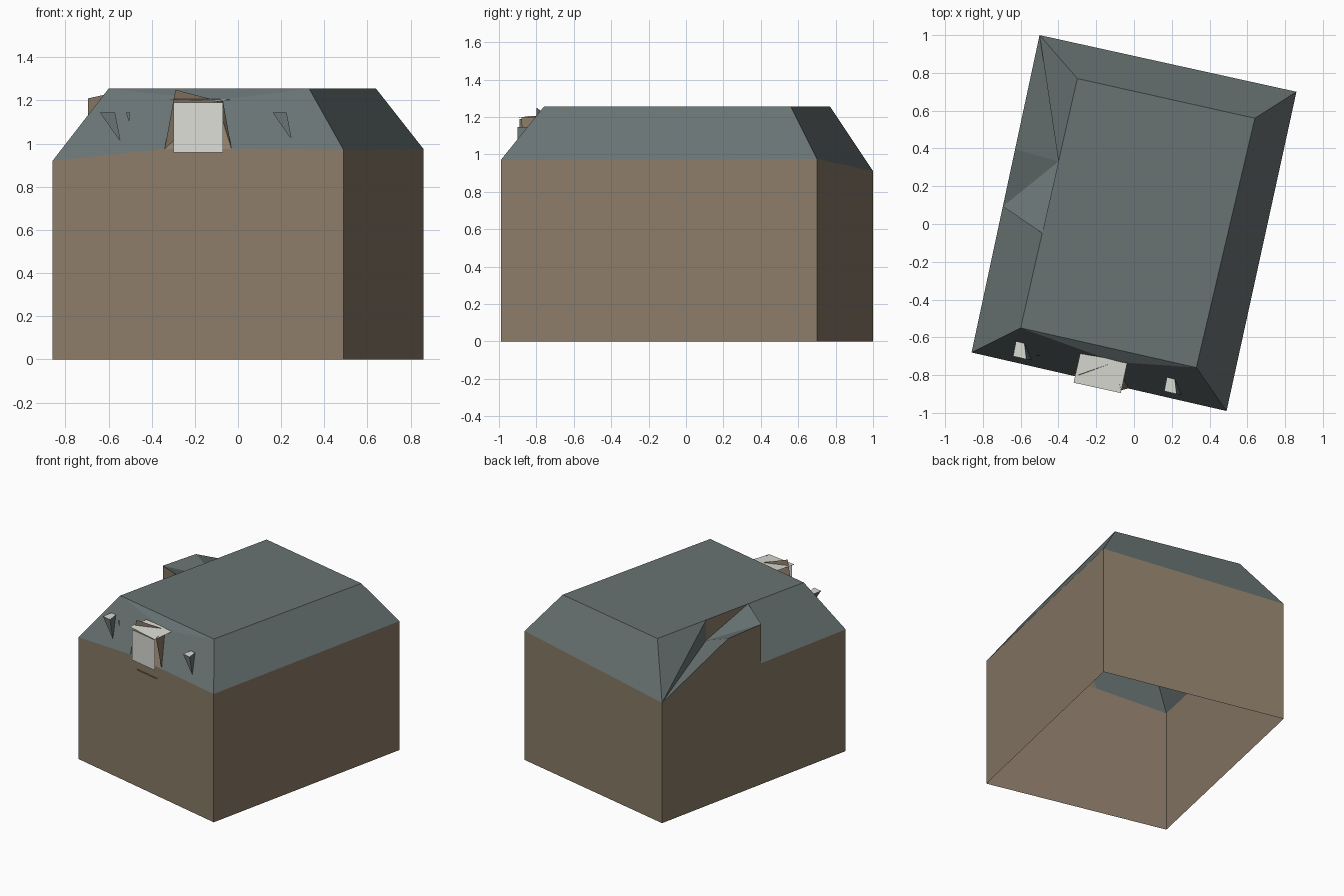
import bpy
import bmesh
from mathutils import Vector

default_cube = bpy.data.objects.get("Cube")
if default_cube:
    bpy.data.objects.remove(default_cube, do_unlink=True)


def make_material(name, red, green, blue):
    material = bpy.data.materials.new(name)
    material.use_nodes = True
    colour = (red, green, blue, 1)
    material.diffuse_color = colour
    material.node_tree.nodes["Principled BSDF"].inputs["Base Color"].default_value = colour
    return material


brown = make_material("brown_plaster", .26, .2, .14)
grey = make_material("slate_grey", .14, .17, .17)
cream = make_material("cream_trim", .71, .71, .66)


def build(name, faces, *materials, rule=None):
    """Make an object from faces given as lists of corner points."""
    mesh = bmesh.new()
    for corners in faces:
        mesh.faces.new([mesh.verts.new(corner) for corner in corners])
    bmesh.ops.remove_doubles(mesh, verts=mesh.verts, dist=.0005)
    mesh.normal_update()
    if rule:
        for face in mesh.faces:
            face.material_index = rule(face)
    data = bpy.data.meshes.new(name)
    mesh.to_mesh(data)
    mesh.free()
    for material in materials:
        data.materials.append(material)
    part = bpy.data.objects.new(name, data)
    bpy.context.collection.objects.link(part)
    return part


def at_height(point, z):
    return Vector((point.x, point.y, z))


def along(start, end, fraction, z):
    return at_height(start.lerp(end, fraction), z)


# Eave corners and the flat roof corners, anticlockwise from the front
front_right = Vector((-.86, -.68, .92))
front_left = Vector((.49, -.99, .97))
back_left = Vector((.86, .7, .975))
back_right = Vector((-.5, 1, .91))
top_fr = Vector((-.6, -.55, 1.255))
top_fl = Vector((.33, -.76, 1.255))
top_bl = Vector((.64, .56, 1.255))
top_br = Vector((-.3, .77, 1.255))

# Front dormer opening
front_start = along(front_right, front_left, .385, .975)
front_end = along(front_right, front_left, .615, .975)
front_back = Vector((-.1, -.73, 1.2))
front_peak = Vector((-.29, -.8, 1.25))
front_post = Vector((-.07, -.88, 1.2))

# Side dormer, flush with the right wall
side_base = along(back_right, front_right, .54, .915)
side_peak = at_height(side_base, 1.21)
side_rear = along(back_right, front_right, .36, 1.2)
ridge_front = along(top_br, top_fr, .62, 1.255)
ridge_rear = along(top_br, top_fr, .333, 1.255)
valley = at_height(ridge_rear, 1.1)


def wall(*eaves):
    return [at_height(eaves[0], 0), at_height(eaves[-1], 0)] + list(reversed(eaves))


# Walls, open underneath
build("walls", [
    wall(front_right, front_start, front_end, front_left),
    wall(front_left, back_left),
    wall(back_left, back_right),
    wall(back_right, side_rear, side_peak, side_base, front_right),
], brown)

# Sloping roof and flat top
build("roof", [
    [top_fr, top_fl, top_bl, top_br, ridge_rear, ridge_front],
    [front_left, back_left, top_bl, top_fl],
    [back_left, back_right, top_br, top_bl],
    [front_right, front_start, front_back, top_fr],
    [front_end, front_left, top_fl, front_back],
    [top_fr, front_back, top_fl],
    [front_right, top_fr, ridge_front, side_base],
    [back_right, ridge_rear, top_br],
    [back_right, valley, ridge_rear],
], grey)

# Side dormer roof and its exposed walls
build("side_dormer_roof", [
    [back_right, side_rear, valley],
    [side_rear, side_peak, valley],
    [side_peak, ridge_front, valley],
], grey)
build("side_dormer_walls", [
    [side_base, ridge_front, side_peak],
    [valley, ridge_front, ridge_rear],
], brown)

# Front dormer cheeks
build("front_dormer_cheeks", [
    [front_start, front_back, front_peak],
    [front_end, front_post, front_back],
    [front_start, front_end, front_back],
], brown)

# Front dormer window and its thin canopy
pane_right = Vector((-.3, -.84, .96))
pane_left = Vector((-.07, -.89, .96))
build("front_window", [
    [pane_right, pane_left, at_height(pane_left, 1.19), at_height(pane_right, 1.19)],
], cream)
canopy = [Vector(p) for p in (
    (-.32, -.84, 1.205), (-.07, -.895, 1.195), (-.035, -.73, 1.205), (-.285, -.685, 1.21))]
build("window_canopy", [canopy], cream)

# Thin sill below the window
sill_right = along(front_right, front_left, .44, .89)
sill_left = along(front_right, front_left, .585, .89)
outward = Vector((-.003, -.012, 0))
build("window_sill", [
    [sill_right, sill_right + outward, sill_left + outward, sill_left],
], brown)


# Small wedge vents on the front slope
def vent(name, corner, size):
    right = Vector(corner)
    left = right + Vector((.07, -.016, 0)) * size
    back_a = right + Vector((.015, .08, 0)) * size
    back_b = left + Vector((-.01, .085, 0)) * size
    tip = right + Vector((.097, -.02, -.14)) * size
    build(name, [
        [right, left, back_b, back_a],
        [right, tip, left],
        [right, back_a, tip],
        [left, tip, back_b],
    ], grey, cream, rule=lambda face: int(face.normal.z > .9))


vent("right_vent", (-.64, -.7, 1.145), 1)
vent("left_vent", (.16, -.885, 1.145), .93)
build("small_vent", [
    [Vector((-.52, -.69, 1.145)), Vector((-.505, -.7, 1.1)), Vector((-.5, -.695, 1.145))],
], grey)
